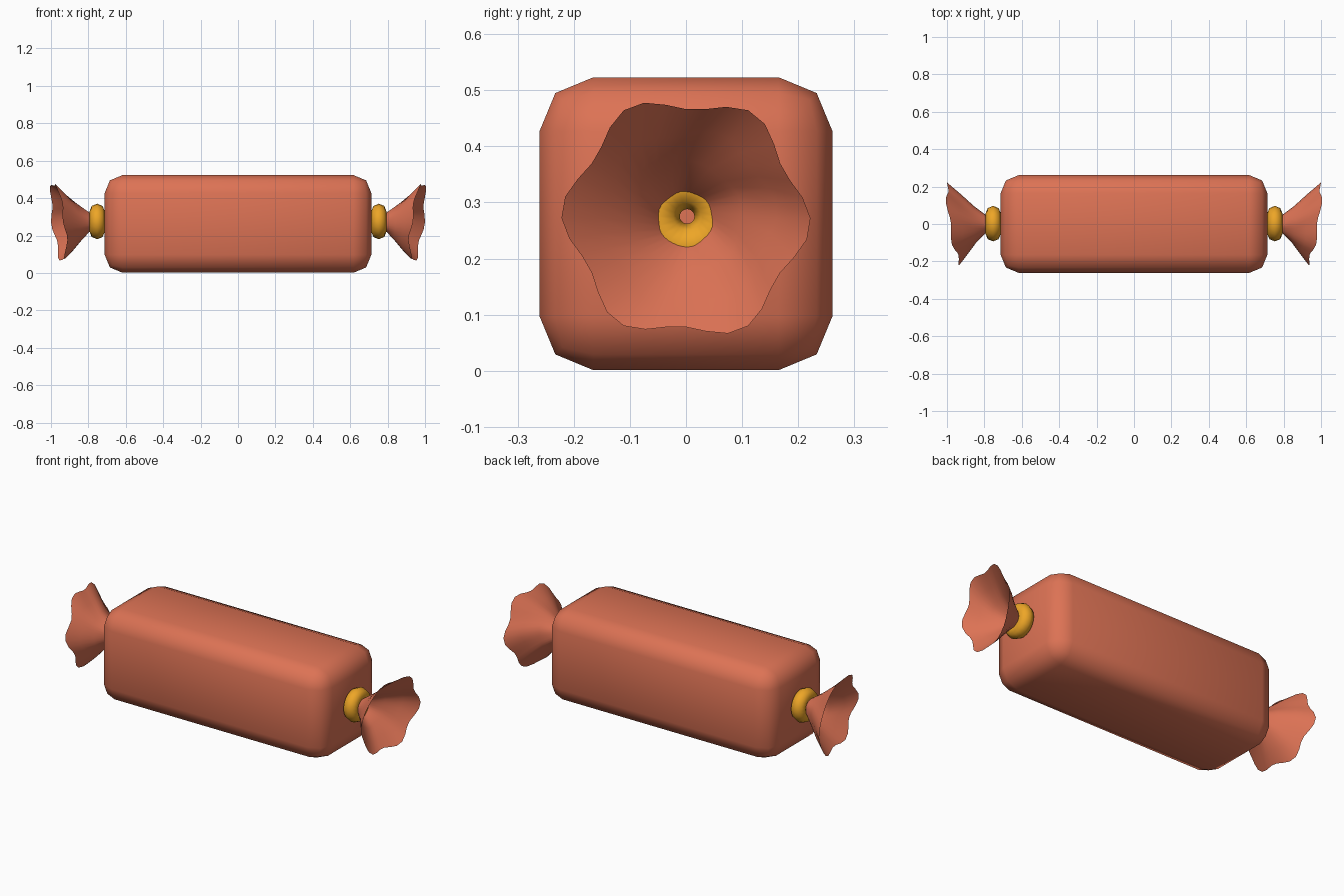
import bpy, bmesh
from math import sin, cos, pi, radians

if "Cube" in bpy.data.objects:
    bpy.data.objects.remove(bpy.data.objects["Cube"])


def material(name, rgb):
    m = bpy.data.materials.new(name)
    m.diffuse_color = (*rgb, 1)
    m.use_nodes = True
    m.node_tree.nodes["Principled BSDF"].inputs["Base Color"].default_value = m.diffuse_color
    return m


WRAP = material("wrapper_red", (0.72, 0.17, 0.09))
GOLD = material("tie_gold", (0.85, 0.38, 0.02))
ZC = 0.262


def smooth(ob, angle):
    bpy.ops.object.select_all(action='DESELECT')
    ob.select_set(True)
    bpy.context.view_layer.objects.active = ob
    bpy.ops.object.shade_smooth_by_angle(angle=radians(angle))


# Wrapped body: bevelled square bar
bpy.ops.mesh.primitive_cube_add(size=1, location=(0, 0, ZC))
body = bpy.context.object
body.name = "wrapper_body"
body.scale = (1.426, 0.522, 0.522)
bpy.ops.object.transform_apply(location=False, rotation=False, scale=True)
bev = body.modifiers.new("bevel", 'BEVEL')
bev.width = 0.096
bev.segments = 2
bpy.ops.object.modifier_apply(modifier="bevel")
body.data.materials.append(WRAP)
smooth(body, 60)


# Twisted fan: rings of (x, radius, twist, fold), flaring to a tilted wavy rim
def twist_end(name, side):
    n = 36
    rings = [(0.70, 0.045, 75, 0.0), (0.755, 0.03, 60, 0.1), (0.79, 0.047, 42, 0.25),
             (0.85, 0.098, 24, 0.6), (0.905, 0.154, 10, 0.85), (0.96, 0.208, 0, 1.0)]
    bm = bmesh.new()
    loops = []
    for x, r, twist, fold in rings:
        t = max(0, (x - 0.79) / 0.17)
        loop = []
        for i in range(n):
            a = 2 * pi * i / n
            wave = cos(6 * (a + radians(3)))
            rr = r * (1 + 0.07 * fold * wave)
            b = a + radians(twist)
            px = x + t * (0.032 * cos(a) + 0.025 * sin(a) + 0.008 * wave)
            loop.append(bm.verts.new((side * px, rr * cos(b), 0.272 + rr * sin(b))))
        loops.append(loop)
    for p, q in zip(loops, loops[1:]):
        for i in range(n):
            j = (i + 1) % n
            bm.faces.new((p[i], p[j], q[j], q[i]))
    bmesh.ops.recalc_face_normals(bm, faces=bm.faces)
    me = bpy.data.meshes.new(name)
    bm.to_mesh(me)
    bm.free()
    ob = bpy.data.objects.new(name, me)
    bpy.context.collection.objects.link(ob)
    me.materials.append(WRAP)
    smooth(ob, 60)


# Both ends: fan plus tie ring
for label, side in (("left", -1), ("right", 1)):
    twist_end(label + "_twist", side)
    bpy.ops.mesh.primitive_torus_add(
        location=(side * 0.753, 0.002, 0.275), rotation=(0, pi / 2, 0),
        major_segments=20, minor_segments=8, major_radius=0.054, minor_radius=0.041)
    ring = bpy.context.object
    ring.name = label + "_tie_ring"
    ring.data.materials.append(GOLD)
    smooth(ring, 60)
